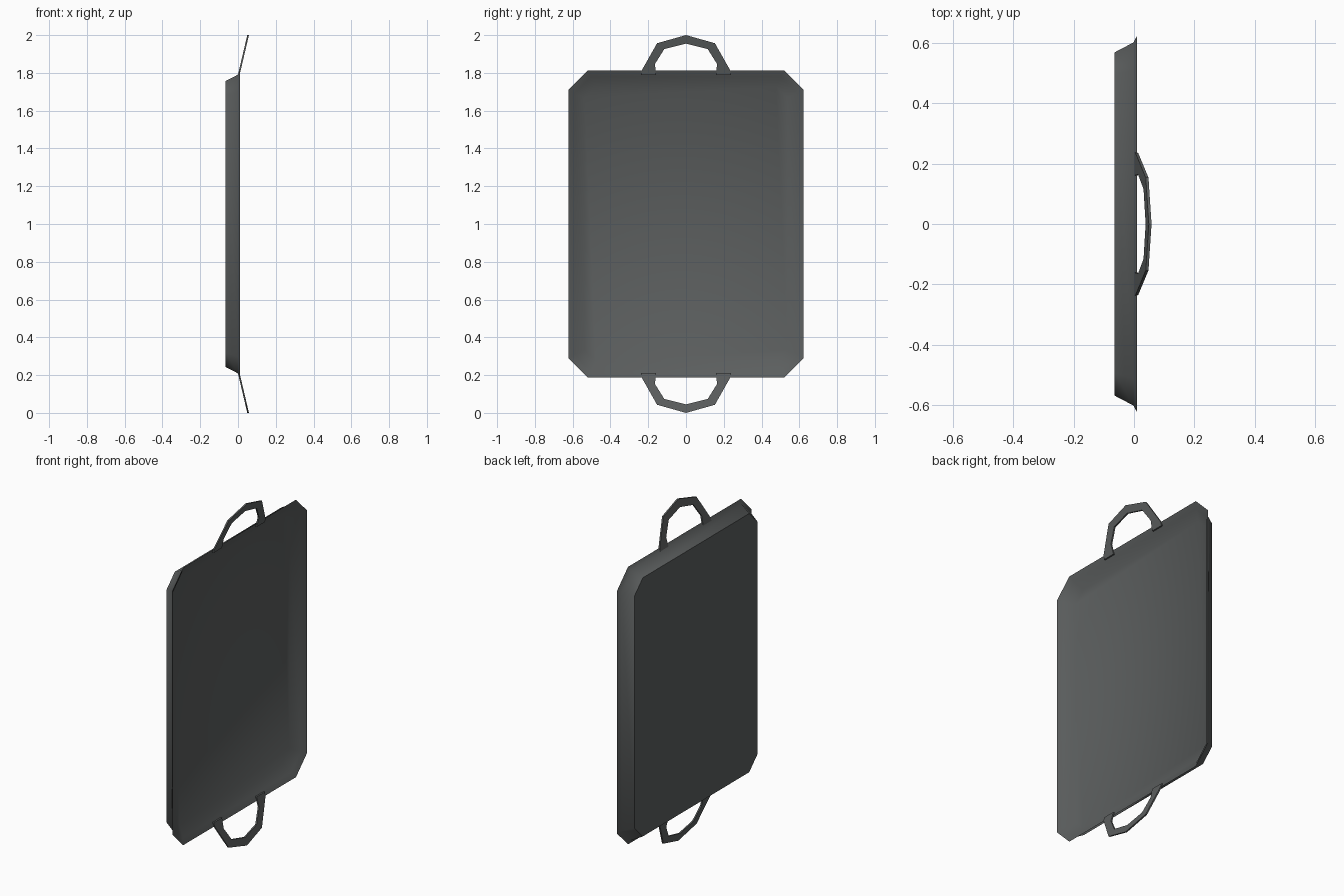
import bpy, bmesh, math
from mathutils import Vector

if "Cube" in bpy.data.objects:
    bpy.data.objects.remove(bpy.data.objects["Cube"])

mat = bpy.data.materials.new("dark grey metal")
mat.diffuse_color = (0.105, 0.112, 0.112, 1)
mat.use_nodes = True
mat.node_tree.nodes["Principled BSDF"].inputs["Base Color"].default_value = mat.diffuse_color


def finish(bm, name, angle):
    bmesh.ops.recalc_face_normals(bm, faces=bm.faces)
    me = bpy.data.meshes.new(name)
    bm.to_mesh(me)
    bm.free()
    me.materials.append(mat)
    ob = bpy.data.objects.new(name, me)
    bpy.context.collection.objects.link(ob)
    bpy.ops.object.select_all(action='DESELECT')
    ob.select_set(True)
    bpy.context.view_layer.objects.active = ob
    bpy.ops.object.shade_smooth_by_angle(angle=math.radians(angle))
    return ob


def bridge(bm, a, b):
    n = len(a)
    for i in range(n):
        j = (i + 1) % n
        bm.faces.new((a[i], a[j], b[j], b[i]))


def octagon(bm, x, inset, chamfer):
    """Rectangle with cut corners in the plane x, centred at z = 1."""
    h, v, c = 0.622 - inset, 0.812 - inset, chamfer
    pts = [(h, v - c), (h - c, v), (c - h, v), (-h, v - c),
           (-h, c - v), (c - h, -v), (h - c, -v), (h, c - v)]
    return [bm.verts.new((x, y, 1 + z)) for y, z in pts]


# Tray: back, outer wall, flared rim, inner wall, recessed floor
bm = bmesh.new()
profile = [(-0.065, 0.055, 0.075), (-0.002, 0.022, 0.09), (0.01, 0.0, 0.10),
           (-0.007, 0.032, 0.088), (-0.045, 0.085, 0.06)]
rings = [octagon(bm, *p) for p in profile]
for a, b in zip(rings, rings[1:]):
    bridge(bm, a, b)
bm.faces.new(rings[0])
bm.faces.new(rings[-1])
finish(bm, "tray", 46)

# Handles: faceted flat loops leaning forward from the rim
outer = [(-0.237, 0.79), (-0.235, 0.812), (-0.153, 0.957), (0, 1.0),
         (0.153, 0.957), (0.235, 0.812), (0.237, 0.79)]
inner = [(-0.16, 0.79), (-0.164, 0.848), (-0.115, 0.926), (0, 0.955),
         (0.115, 0.926), (0.164, 0.848), (0.16, 0.79)]


def handle(name, side):
    bm = bmesh.new()

    def pt(p, off):
        x = 0.006 + (p[1] - 0.8) * 0.235 + off
        return bm.verts.new((x, p[0], 1 + side * p[1]))

    sections = [[pt(o, -0.004), pt(o, 0.005), pt(i, 0.005), pt(i, -0.004)]
                for o, i in zip(outer, inner)]
    for a, b in zip(sections, sections[1:]):
        bridge(bm, a, b)
    bm.faces.new(sections[0])
    bm.faces.new(sections[-1])
    finish(bm, name, 30)


handle("top_handle", 1)
handle("bottom_handle", -1)
